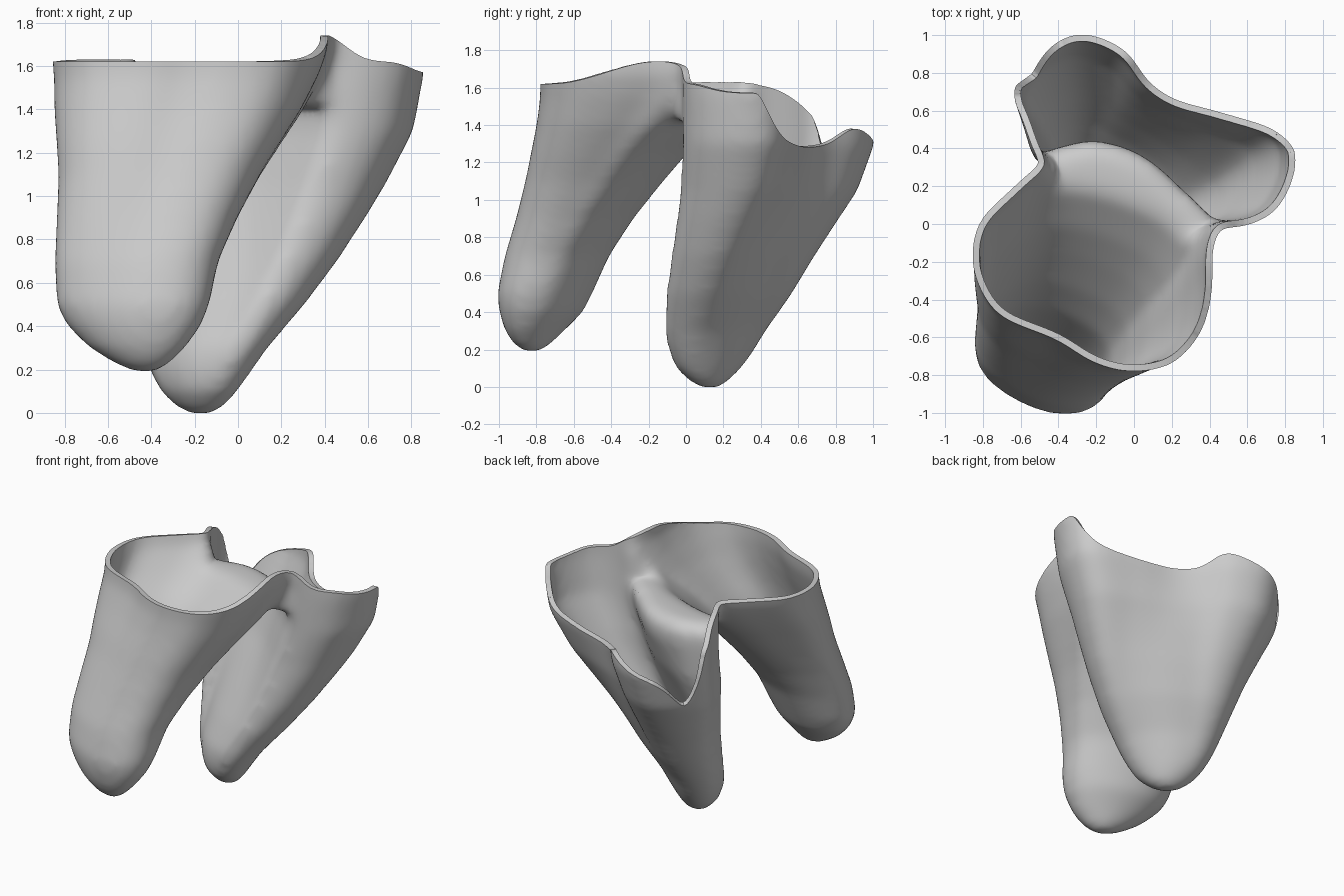
import bpy, bmesh, math
from mathutils import Vector

if "Cube" in bpy.data.objects:
    bpy.data.objects.remove(bpy.data.objects["Cube"])

clay = bpy.data.materials.new("light grey")
clay.use_nodes = True
grey = (0.6, 0.6, 0.6, 1)
clay.diffuse_color = grey
clay.node_tree.nodes["Principled BSDF"].inputs["Base Color"].default_value = grey


def smooth_loop(points, steps=8):
    """Closed Catmull-Rom curve through the points."""
    pts = [Vector(p) for p in points]
    n, out = len(pts), []
    for i in range(n):
        a, b, c, d = (pts[(i + k) % n] for k in (-1, 0, 1, 2))
        for s in range(steps):
            t = s / steps
            out.append(0.5 * (2 * b + (c - a) * t + (2 * a - 5 * b + 4 * c - d) * t ** 2
                              + (3 * b - a - 3 * c + d) * t ** 3))
    return out


def fit(points, x0, x1, y0, y1):
    """Stretch a loop to fill a rectangle."""
    xs, ys = [p[0] for p in points], [p[1] for p in points]
    sx, sy = (x1 - x0) / (max(xs) - min(xs)), (y1 - y0) / (max(ys) - min(ys))
    return [Vector((x0 + (p[0] - min(xs)) * sx, y0 + (p[1] - min(ys)) * sy)) for p in points]


def slanted_round(p, skew=0.35):
    """Point of a slanted ellipse in the direction of p."""
    d = p.normalized()
    return Vector((d.x, d.y * math.cos(skew) - d.x * math.sin(skew)))


def loft(name, rings):
    """Closed body through rings of (height, loop)."""
    bm = bmesh.new()
    rows = [[bm.verts.new((p.x, p.y, z)) for p in loop] for z, loop in rings]
    n = len(rows[0])
    for a, b in zip(rows, rows[1:]):
        for i in range(n):
            j = (i + 1) % n
            bm.faces.new((a[i], a[j], b[j], b[i]))
    bm.faces.new(rows[0])
    bm.faces.new(rows[-1])
    bmesh.ops.recalc_face_normals(bm, faces=bm.faces)
    mesh = bpy.data.meshes.new(name)
    bm.to_mesh(mesh)
    bm.free()
    ob = bpy.data.objects.new(name, mesh)
    bpy.context.collection.objects.link(ob)
    return ob


def pouch(name, outline, sections, low, high):
    """Round at the tip, shaped like the outline at the top."""
    base = fit(smooth_loop(outline), -1, 1, -1, 1)
    rings = []
    for z, *box in sections:
        t = min(max((z - low) / (high - low), 0), 1)
        rings.append((z, fit([slanted_round(p).lerp(p, t) for p in base], *box)))
    return loft(name, rings)


# Front pouch, from tip to top: height, then x and y extents
front = pouch("front_pouch", [
    (-.5, .33), (-.65, .2), (-.8, .05), (-.85, -.1), (-.83, -.28), (-.7, -.47), (-.4, -.6),
    (-.2, -.72), (0, -.77), (.22, -.73), (.37, -.57), (.42, -.35), (.42, -.15), (.44, 0),
    (.3, .2), (.05, .33), (-.2, .4), (-.35, .4)], [
    (.18, -.46, -.38, -.85, -.79), (.22, -.56, -.32, -.92, -.73), (.3, -.69, -.24, -.97, -.65),
    (.4, -.79, -.17, -1, -.55), (.5, -.84, -.13, -1.01, -.5), (.7, -.85, -.09, -.97, -.41),
    (.9, -.84, 0, -.91, -.28), (1.1, -.83, .11, -.86, -.12), (1.25, -.84, .21, -.83, .01),
    (1.4, -.85, .31, -.8, .18), (1.55, -.85, .39, -.78, .35), (1.68, -.86, .44, -.78, .41),
    (1.95, -.86, .44, -.78, .41)], .2, 1.5)

# Back pouch, a crescent at the top
back = pouch("back_pouch", [
    (-.5, .33), (-.58, .53), (-.63, .7), (-.5, .9), (-.28, 1), (-.05, .92), (.1, .75),
    (.25, .65), (.5, .58), (.79, .47), (.85, .28), (.73, .04), (.48, -.04),
    (.3, .1), (.15, .24), (0, .34), (-.2, .39), (-.4, .35)], [
    (-.01, -.21, -.13, .09, .17), (.02, -.28, -.07, .03, .22), (.1, -.36, 0, -.06, .3),
    (.2, -.41, .07, -.1, .37), (.3, -.44, .14, -.12, .43), (.5, -.47, .31, -.11, .57),
    (.7, -.51, .46, -.08, .69), (.9, -.57, .59, -.05, .82), (1.05, -.62, .68, -.03, .92),
    (1.3, -.64, .81, -.02, 1.01), (1.57, -.64, .86, -.02, 1.01), (1.95, -.64, .86, -.02, 1.01)],
    0, 1.2)

# Saddle joining the pouches under the rim
lens = smooth_loop([(-.44, .33), (-.3, .14), (0, .04), (.25, -.04), (.38, -.05),
                    (.42, 0), (.3, .2), (0, .42), (-.3, .48)])
saddle = loft("saddle", [(1.42, lens), (1.95, lens)])

# Fuse everything into one soft body
for part in (back, saddle):
    fuse = front.modifiers.new("fuse", 'BOOLEAN')
    fuse.operation, fuse.solver, fuse.object = 'UNION', 'EXACT', part
remesh = front.modifiers.new("remesh", 'REMESH')
remesh.mode, remesh.voxel_size = 'VOXEL', 0.025
soften = front.modifiers.new("soften", 'SMOOTH')
soften.factor, soften.iterations = 0.5, 24
mesh = bpy.data.meshes.new_from_object(front.evaluated_get(bpy.context.evaluated_depsgraph_get()))
for ob in (front, back, saddle):
    bpy.data.objects.remove(ob)


def rim(x, y):
    """Height of the open edge: peak at one neck, low along the back."""
    s = min(max((y + .2 * x - .54) / .16, 0), 1)
    drop = s * s * (3 - 2 * s)
    peak = .12 * math.exp(-(x - .42) ** 2 / .015 - (y + .15) ** 2 / .12)
    bump = .1 * math.exp(-((y - .91) / .12) ** 2)
    dip = .27 * math.exp(-((x + .6) ** 2 + (y - .83) ** 2) / .06)
    corner = .05 * math.exp(-(x - .87) ** 2 / .01)
    return 1.62 - .34 * drop + peak + bump - dip - corner


# Trim the top along the rim by flattening the rim, cutting, and restoring it
bm = bmesh.new()
bm.from_mesh(mesh)
for v in bm.verts:
    v.co.z -= rim(v.co.x, v.co.y)
bmesh.ops.bisect_plane(bm, geom=bm.verts[:] + bm.edges[:] + bm.faces[:], dist=1e-4,
                       plane_co=(0, 0, 0), plane_no=(0, 0, 1), clear_outer=True)
for v in bm.verts:
    v.co.z += rim(v.co.x, v.co.y)
bmesh.ops.recalc_face_normals(bm, faces=bm.faces)
bm.to_mesh(mesh)
bm.free()

# Thin walled shell
shell = bpy.data.objects.new("twin_pouch_shell", mesh)
bpy.context.collection.objects.link(shell)
mesh.materials.clear()
mesh.materials.append(clay)
wall = shell.modifiers.new("wall", 'SOLIDIFY')
wall.thickness, wall.offset = 0.035, -1
bpy.context.view_layer.objects.active = shell
shell.select_set(True)
bpy.ops.object.modifier_apply(modifier="wall")
bpy.ops.object.shade_smooth_by_angle(angle=math.radians(45))
